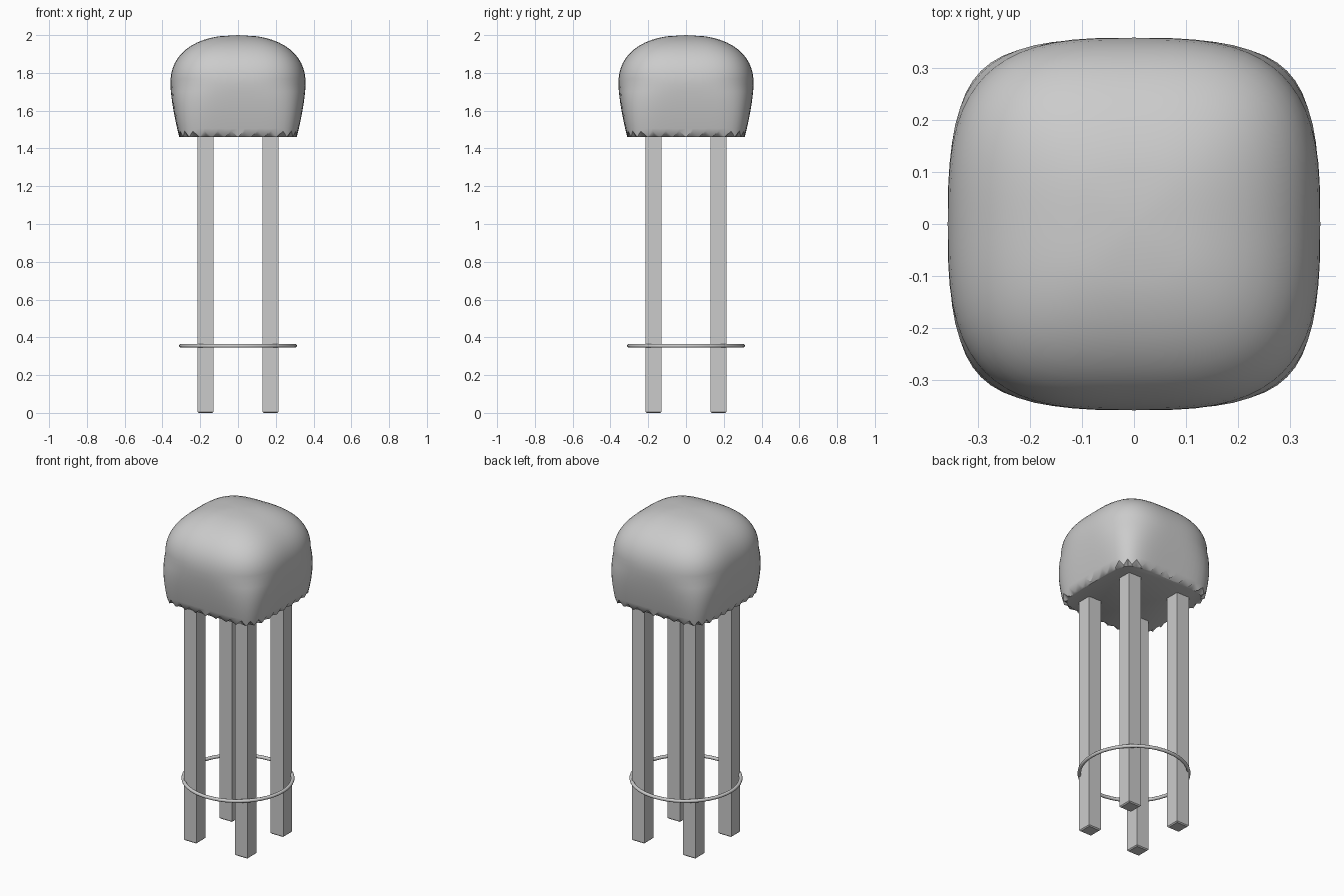
import bpy, bmesh, math

if "Cube" in bpy.data.objects:
    bpy.data.objects.remove(bpy.data.objects["Cube"])

grey = bpy.data.materials.new("plain grey")
grey.diffuse_color = (0.6, 0.6, 0.6, 1)
grey.use_nodes = True
grey.node_tree.nodes["Principled BSDF"].inputs["Base Color"].default_value = grey.diffuse_color


def finish(name, bm, smooth=None):
    bmesh.ops.recalc_face_normals(bm, faces=bm.faces)
    me = bpy.data.meshes.new(name)
    bm.to_mesh(me)
    bm.free()
    ob = bpy.data.objects.new(name, me)
    bpy.context.collection.objects.link(ob)
    me.materials.append(grey)
    if smooth:
        bpy.ops.object.select_all(action='DESELECT')
        ob.select_set(True)
        bpy.context.view_layer.objects.active = ob
        bpy.ops.object.shade_smooth_by_angle(angle=math.radians(smooth))
    return ob


# Seat: rounded-square rings, with a saw-tooth lower hem
N = 72                       # 36 teeth, two ring points each
MID, TOP, BOTTOM = 1.74, 2.0, 1.46


def square_point(k):
    """Evenly spaced point on a unit square, starting mid side."""
    side, u = divmod(k + 9, 18)
    x, y = 1.0, u / 9 - 1
    for _ in range(side % 4):
        x, y = -y, x
    return x, y


def seat_point(k, z, shrink=1.0):
    if z >= MID:
        t = min(1.0, (z - MID) / (TOP - MID))
        half, n = 0.358 * (1 - t ** 2.3) ** (1 / 2.3), 3.1
    else:
        t = (MID - z) / (MID - BOTTOM)
        half, n = 0.358 - 0.047 * t ** 1.5, 3.1 + 2.9 * t
    x, y = square_point(k)
    f = half * shrink / (abs(x) ** n + abs(y) ** n) ** (1 / n)
    return x * f, y * f, z


bm = bmesh.new()
rings = []
# inner ring of the underside, then the toothed hem
rings.append([bm.verts.new(seat_point(k, BOTTOM, 0.95)) for k in range(N)])
rings.append([bm.verts.new(seat_point(k, BOTTOM + 0.032 * (k % 2))) for k in range(N)])
heights = [1.505, 1.55, 1.6, 1.65, 1.7]
heights += [MID + (TOP - MID) * math.sin(math.pi / 2 * i / 14) for i in range(13)]
for z in heights:
    rings.append([bm.verts.new(seat_point(k, z)) for k in range(N)])
for a, b in zip(rings, rings[1:]):
    for k in range(N):
        j = (k + 1) % N
        bm.faces.new((a[k], a[j], b[j], b[k]))
bm.faces.new(rings[0][::-1])
crown = bm.verts.new((0, 0, TOP))
for k in range(N):
    bm.faces.new((rings[-1][k], rings[-1][(k + 1) % N], crown))
finish("seat", bm, 40)

# Four square legs with a slightly eased foot
for name, sx, sy in (("front_left_leg", -1, -1), ("front_right_leg", 1, -1),
                     ("back_left_leg", -1, 1), ("back_right_leg", 1, 1)):
    bm = bmesh.new()
    bmesh.ops.create_cube(bm, size=1)
    for v in bm.verts:
        v.co = (sx * 0.172 + v.co.x * 0.085, sy * 0.172 + v.co.y * 0.085, (v.co.z + 0.5) * 1.48)
    foot = [e for e in bm.edges if all(v.co.z < 0.01 for v in e.verts)]
    bmesh.ops.bevel(bm, geom=foot, offset=0.006, segments=1, affect='EDGES')
    finish(name, bm)

# Foot ring passing through the outer leg corners
bpy.ops.mesh.primitive_torus_add(major_radius=0.302, minor_radius=0.01, major_segments=48,
                                 minor_segments=12, location=(0, 0, 0.355))
ring = bpy.context.object
ring.name = "foot_ring"
ring.data.materials.append(grey)
bpy.ops.object.shade_smooth_by_angle(angle=math.radians(40))
